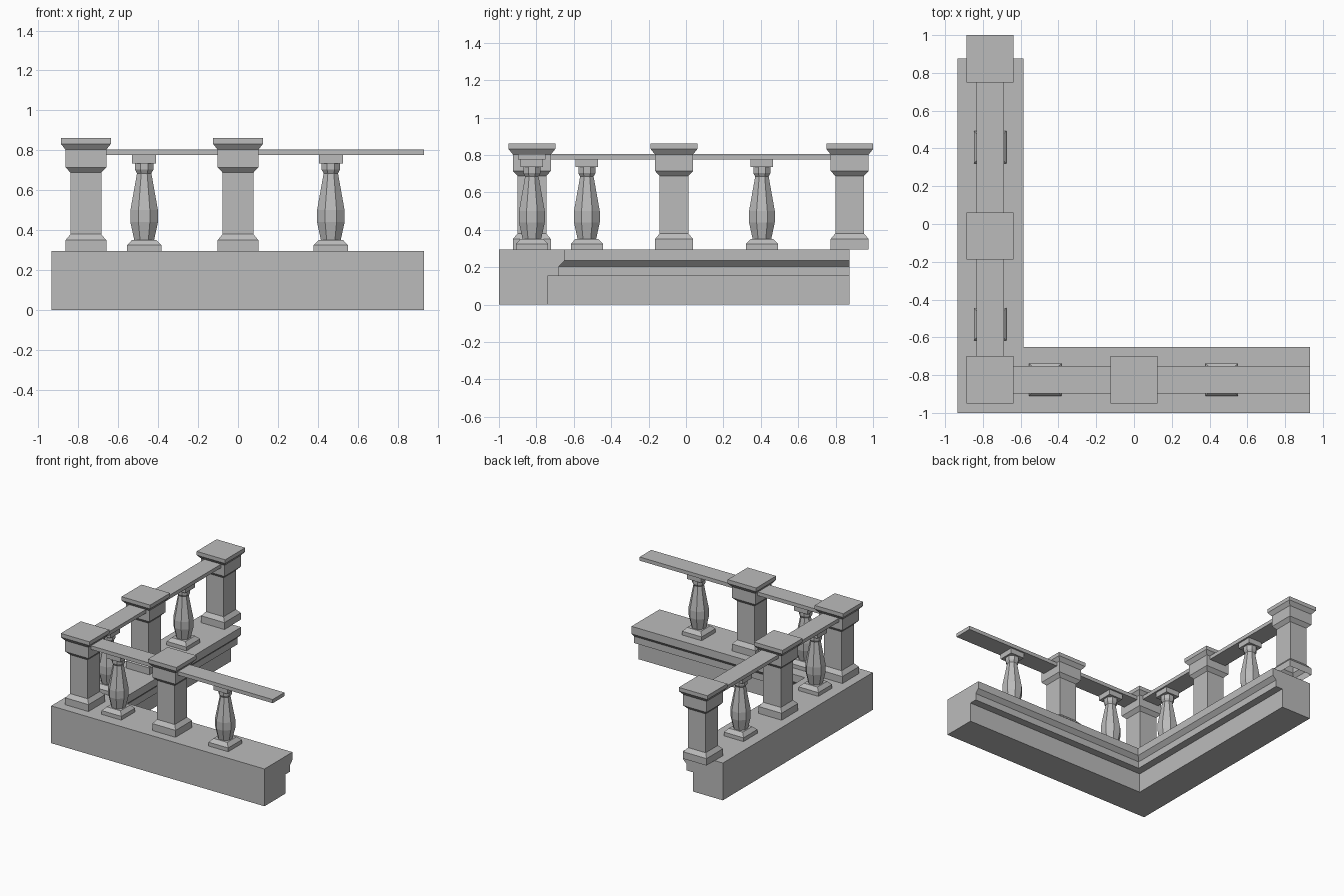
import bpy
import bmesh
from math import cos, sin, pi

if "Cube" in bpy.data.objects:
    bpy.data.objects.remove(bpy.data.objects["Cube"])

stone = bpy.data.materials.new("grey_stone")
stone.use_nodes = True
GREY = (0.5, 0.5, 0.5, 1)
stone.diffuse_color = GREY
stone.node_tree.nodes["Principled BSDF"].inputs["Base Color"].default_value = GREY

GROUND = 0.295                      # top of the plinth
ROW_X, ROW_Y = -0.762, -0.824       # centre lines of the two arms


def finish(name, bm):
    bmesh.ops.recalc_face_normals(bm, faces=bm.faces)
    mesh = bpy.data.meshes.new(name)
    bm.to_mesh(mesh)
    bm.free()
    mesh.materials.append(stone)
    obj = bpy.data.objects.new(name, mesh)
    bpy.context.collection.objects.link(obj)
    return obj


def bridge(bm, rings, closed=True):
    for a, b in zip(rings, rings[1:]):
        n = len(a)
        for i in range(n if closed else n - 1):
            j = (i + 1) % n
            bm.faces.new((a[i], a[j], b[j], b[i]))


def turned(bm, sides, profile, open_bottom=False):
    """Stack flat-sided rings; profile holds (half width, height)."""
    rings = []
    for half, z in profile:
        r = half / cos(pi / sides)
        angles = [(i + 0.5) * 2 * pi / sides for i in range(sides)]
        rings.append([bm.verts.new((r * cos(a), r * sin(a), z)) for a in angles])
    bridge(bm, rings)
    bm.faces.new(rings[-1])
    if not open_bottom:
        bm.faces.new(rings[0][::-1])


def box(name, x0, x1, y0, y1, z0, z1):
    bm = bmesh.new()
    bmesh.ops.create_cube(bm, size=1)
    for v in bm.verts:
        v.co = (x1 if v.co.x > 0 else x0, y1 if v.co.y > 0 else y0,
                z1 if v.co.z > 0 else z0)
    return finish(name, bm)


# Plinth: moulded section swept round the mitred corner
section = [(0, 0), (0.26, 0), (0.26, 0.152), (0.32, 0.152), (0.32, 0.205),
           (0.35, 0.235), (0.35, GROUND), (0, GROUND)]
bm = bmesh.new()
stations = [[bm.verts.new(p) for p in path] for path in (
    [(0.932, d - 1, z) for d, z in section],
    [(d - 0.935, d - 1, z) for d, z in section],
    [(d - 0.935, 0.875, z) for d, z in section])]
bridge(bm, stations)
bm.faces.new(stations[0])
bm.faces.new(stations[-1][::-1])
finish("plinth", bm)

# Square posts, hollow underneath
post_profile = [(0.102, GROUND), (0.102, 0.35), (0.077, 0.38), (0.077, 0.688),
                (0.102, 0.715), (0.102, 0.803), (0.125, 0.832), (0.125, 0.862)]
posts = {"corner_post": (ROW_X, ROW_Y), "front_post": (0, ROW_Y),
         "side_post": (ROW_X, -0.064), "back_post": (ROW_X, 0.875)}
for name, (x, y) in posts.items():
    bm = bmesh.new()
    turned(bm, 4, post_profile, open_bottom=True)
    finish(name, bm).location = (x, y, 0)

# Balusters: square foot, eight-sided body and neck, square block
balusters = {"front_baluster_right": (-0.47, ROW_Y), "front_baluster_left": (0.465, ROW_Y),
             "side_baluster_front": (ROW_X, -0.53), "side_baluster_back": (ROW_X, 0.406)}
for name, (x, y) in balusters.items():
    bm = bmesh.new()
    turned(bm, 4, [(0.086, GROUND), (0.086, 0.325), (0.06, 0.352)])
    turned(bm, 8, [(0.05, 0.352), (0.069, 0.44), (0.069, 0.5), (0.036, 0.685),
                   (0.046, 0.703), (0.046, 0.737)])
    turned(bm, 4, [(0.06, 0.735), (0.06, 0.777)])
    finish(name, bm).location = (x, y, 0)

# Handrails
W = 0.073
box("front_rail", ROW_X, 0.932, ROW_Y - W, ROW_Y + W, 0.776, 0.805)
box("side_rail", ROW_X - W, ROW_X + W, ROW_Y, 0.875, 0.776, 0.805)
